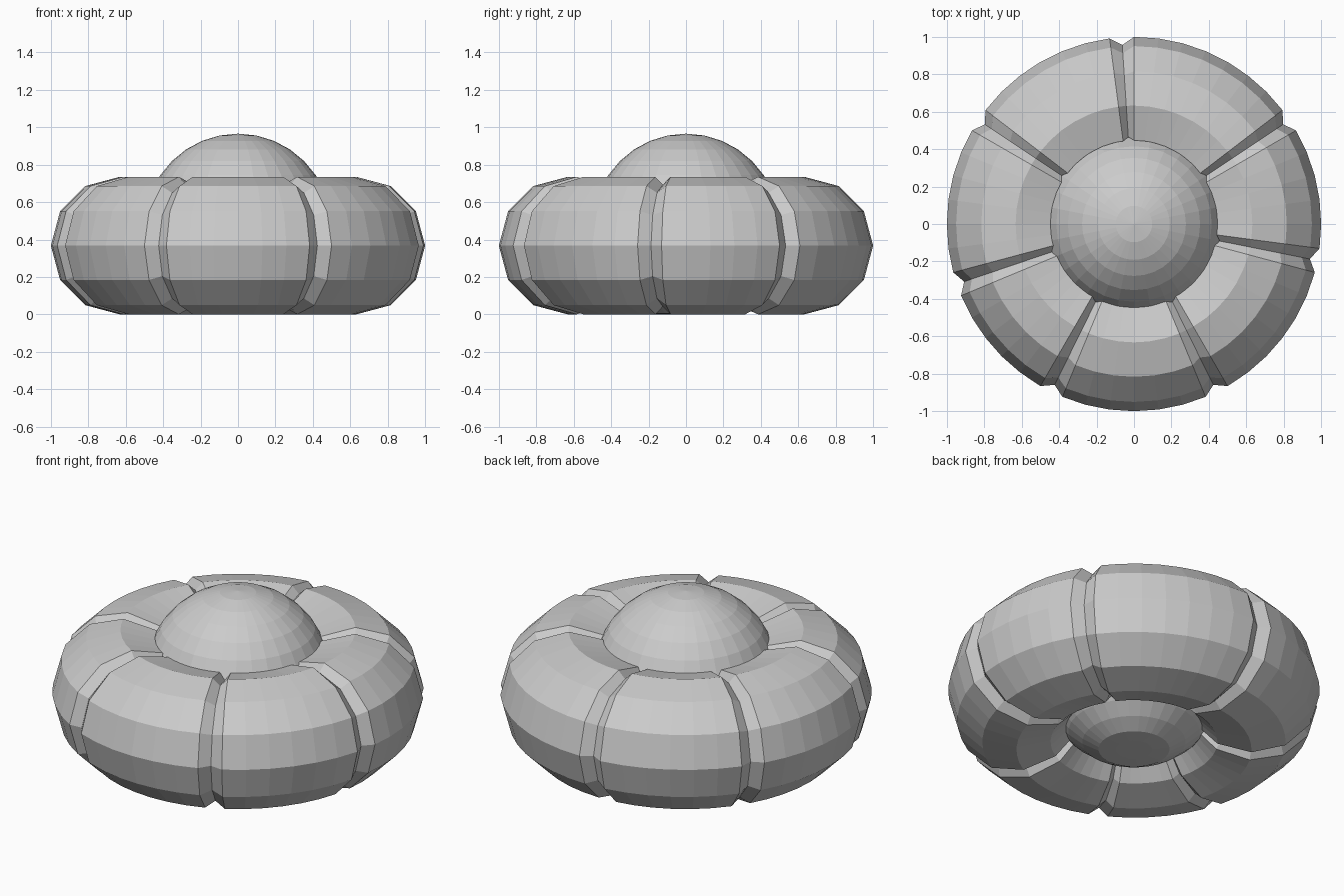
import bpy, bmesh
from math import cos, sin, radians

if "Cube" in bpy.data.objects:
    bpy.data.objects.remove(bpy.data.objects["Cube"])

MAJOR, MINOR, VALLEY = 0.633, 0.3675, 0.326
SEGS, SIDES = 48, 12
GROOVES = {4, 12, 19, 26, 32, 39, 46}   # segments that are pinched into a V groove


def finish(name, bm):
    bmesh.ops.recalc_face_normals(bm, faces=bm.faces)
    mesh = bpy.data.meshes.new(name)
    bm.to_mesh(mesh)
    bm.free()
    obj = bpy.data.objects.new(name, mesh)
    bpy.context.collection.objects.link(obj)
    return obj


# Ring body: torus with an extra, thinner loop in every groove segment
stations = []
for i in range(SEGS):
    stations.append((i, MINOR))
    if i in GROOVES:
        stations.append((i + 0.5, VALLEY))

bm = bmesh.new()
loops = []
for step, minor in stations:
    a = radians(step * 360 / SEGS)
    loop = []
    for k in range(SIDES):
        t = radians(k * 360 / SIDES)
        r = MAJOR + minor * cos(t)
        loop.append(bm.verts.new((r * cos(a), r * sin(a), MINOR + minor * sin(t))))
    loops.append(loop)
for i, cur in enumerate(loops):
    nxt = loops[(i + 1) % len(loops)]
    for k in range(SIDES):
        m = (k + 1) % SIDES
        bm.faces.new((cur[k], nxt[k], nxt[m], cur[m]))
finish("grooved_ring", bm)

# Central dome: sphere filling the hole, flattened where it meets the ground
bm = bmesh.new()
bmesh.ops.create_uvsphere(bm, u_segments=32, v_segments=16, radius=0.5)
for v in bm.verts:
    v.co.z = max(v.co.z + 0.466, 0.0)
finish("centre_dome", bm)
